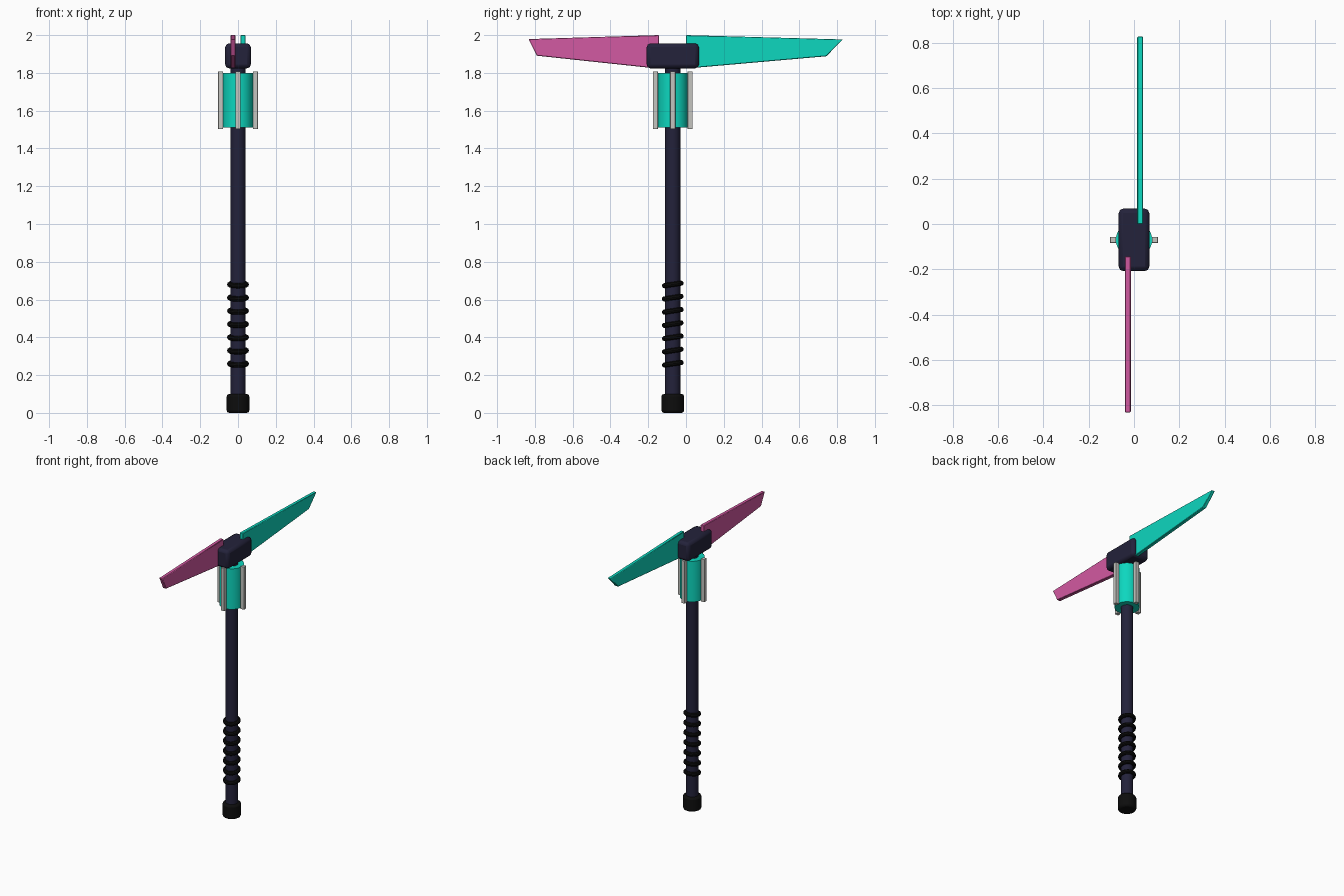
import bpy, bmesh, math

if "Cube" in bpy.data.objects:
    bpy.data.objects.remove(bpy.data.objects["Cube"])

YC = -0.07  # shaft axis


def material(name, rgb):
    m = bpy.data.materials.new(name)
    m.diffuse_color = (*rgb, 1)
    m.use_nodes = True
    m.node_tree.nodes["Principled BSDF"].inputs["Base Color"].default_value = m.diffuse_color
    return m


navy = material("dark navy", (0.017, 0.016, 0.043))
black = material("black", (0.004, 0.004, 0.004))
teal = material("teal", (0.004, 0.68, 0.52))
pink = material("magenta", (0.65, 0.10, 0.36))
grey = material("light grey", (0.56, 0.56, 0.53))


def finish(ob, name, mat, bevel=0.0, segments=2):
    ob.name = name
    ob.data.materials.append(mat)
    if bevel:
        b = ob.modifiers.new("bevel", 'BEVEL')
        b.width, b.segments, b.limit_method = bevel, segments, 'ANGLE'
        b.angle_limit = math.radians(40)
    bpy.ops.object.select_all(action='DESELECT')
    ob.select_set(True)
    bpy.context.view_layer.objects.active = ob
    bpy.ops.object.shade_smooth_by_angle(angle=math.radians(35))
    return ob


def cylinder(name, mat, radius, z0, z1, bevel=0.0):
    bpy.ops.mesh.primitive_cylinder_add(vertices=32, radius=radius, depth=z1 - z0,
                                        location=(0, YC, (z0 + z1) / 2))
    return finish(bpy.context.object, name, mat, bevel)


def box(name, mat, size, loc, bevel=0.0):
    bpy.ops.mesh.primitive_cube_add(size=1, location=loc)
    ob = bpy.context.object
    ob.scale = size
    bpy.ops.object.transform_apply(location=False, rotation=False, scale=True)
    return finish(ob, name, mat, bevel)


def blade(name, mat, x, outline):
    # side profile in y, z extruded along x
    bm = bmesh.new()
    face = bm.faces.new([bm.verts.new((x - 0.013, y, z)) for y, z in outline])
    ext = bmesh.ops.extrude_face_region(bm, geom=[face])
    verts = [v for v in ext["geom"] if isinstance(v, bmesh.types.BMVert)]
    bmesh.ops.translate(bm, verts=verts, vec=(0.026, 0, 0))
    bmesh.ops.recalc_face_normals(bm, faces=bm.faces)
    me = bpy.data.meshes.new(name)
    bm.to_mesh(me)
    bm.free()
    ob = bpy.data.objects.new(name, me)
    bpy.context.collection.objects.link(ob)
    finish(ob, name, mat, 0.003, 1)


# Handle and end cap
cylinder("shaft", navy, 0.04, 0.03, 1.86)
cylinder("end_cap", black, 0.06, 0.0, 0.10, 0.013)

# Tilted grip wraps
for i in range(7):
    bpy.ops.mesh.primitive_torus_add(major_radius=0.044, minor_radius=0.014,
                                     major_segments=32, minor_segments=10,
                                     location=(0, YC, 0.26 + 0.07 * i),
                                     rotation=(0.15, 0, 0))
    finish(bpy.context.object, f"grip_wrap_{i + 1}", black)

# Collar with four bars
cylinder("collar", teal, 0.08, 1.51, 1.80)
for i in range(4):
    a = i * math.pi / 2
    box(f"collar_bar_{i + 1}", grey, (0.027, 0.027, 0.305),
        (0.092 * math.cos(a), YC + 0.092 * math.sin(a), 1.6555), 0.002)

# Head block
box("head_block", navy, (0.135, 0.276, 0.132), (0, YC, 1.89), 0.02)

# Blades, offset to either side of the centre
blade("rear_blade", teal, 0.027,
      [(0.0, 2.0), (0.83, 1.977), (0.743, 1.888), (0.07, 1.829), (0.0, 1.829)])
blade("front_blade", pink, -0.027,
      [(-0.143, 2.0), (-0.833, 1.979), (-0.79, 1.891), (-0.21, 1.829), (-0.143, 1.829)])
